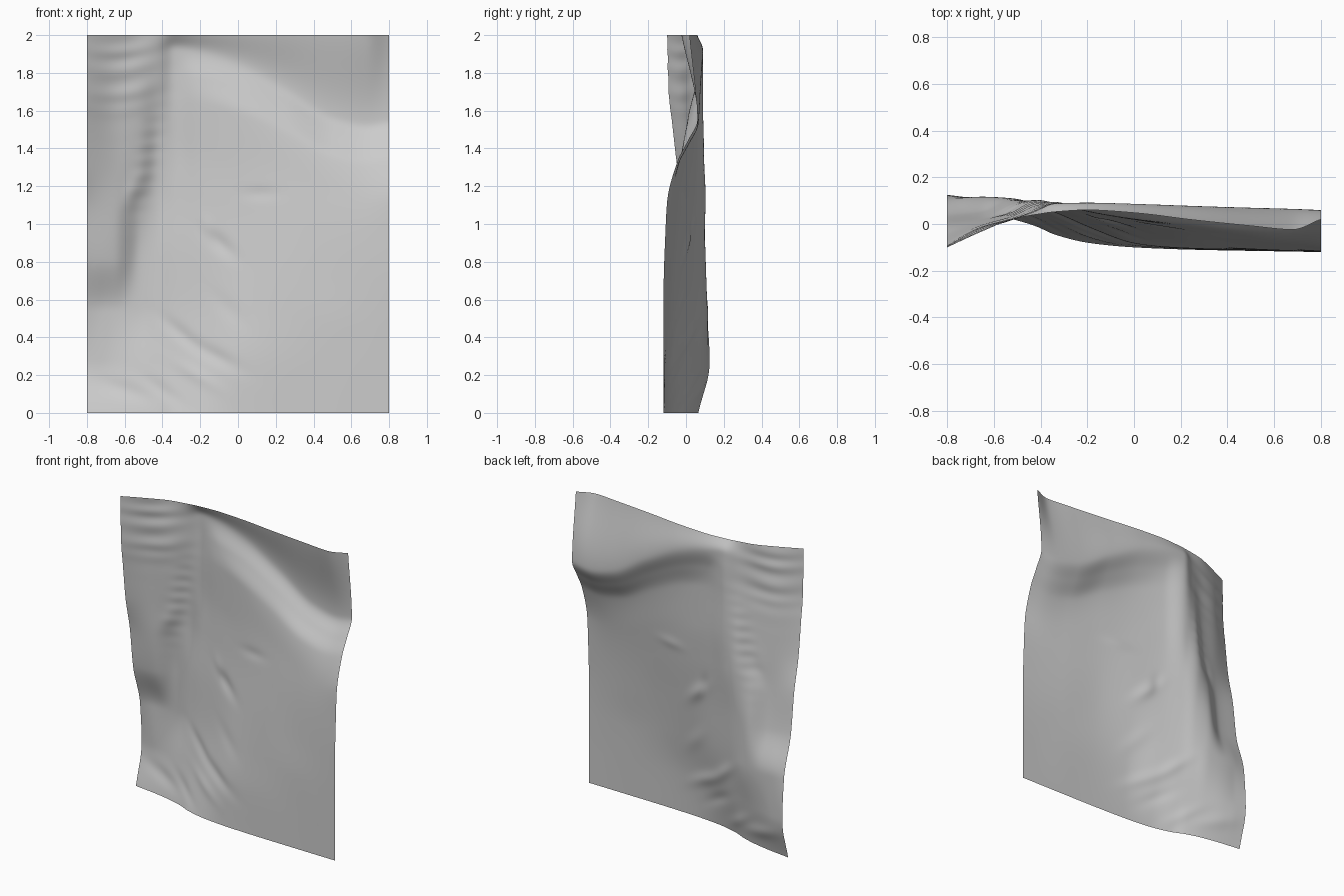
import bpy, bmesh, math

NX, NZ = 128, 160
# heights along each rib as fractions of the shoulder-crease height
FRAC = [0, .15, .3, .45, .6, .72, .86, .93, 1]
# vertical ribs: x, crease height, depth y at each fraction, then at the top edge
RIBS = [
    (-.80, 1.80, [.065, .125, .108, .035, 0, -.045, -.075, -.09, -.095, -.10]),
    (-.65, 1.80, [.045, .105, .117, .05, .022, .01, -.005, -.015, -.02, -.03]),
    (-.52, 1.85, [.02, .075, .11, .104, .08, .048, .03, .02, .02, .02]),
    (-.42, 1.90, [-.01, .045, .085, .094, .104, .093, .07, .06, .055, .04]),
    (-.34, 1.93, [-.045, .02, .055, .07, .09, .095, .09, .09, .088, .052]),
    (-.20, 1.91, [-.08, -.03, .01, .028, .048, .056, .053, .065, .092, .06]),
    (0.00, 1.85, [-.10, -.085, -.05, -.02, .005, .016, .02, .05, .087, .048]),
    (0.25, 1.72, [-.11, -.105, -.09, -.07, -.045, -.025, -.005, .035, .078, .018]),
    (0.50, 1.57, [-.115, -.112, -.108, -.095, -.08, -.062, -.03, .025, .07, -.008]),
    (0.68, 1.53, [-.118, -.118, -.116, -.11, -.10, -.085, -.04, .015, .065, -.024]),
    (0.80, 1.55, [-.12, -.12, -.12, -.118, -.11, -.10, -.045, .01, .06, .02]),
]
# small wrinkles: x, z, half length, half width, tilt, push in y
WRINKLES = [
    (-.10, .90, .11, .035, -.75, .014), (-.16, .97, .06, .03, -1.2, -.008),
    (-.12, .30, .14, .035, -.5, .012), (-.30, .42, .12, .03, -.7, .010),
    (-.22, .20, .13, .03, -.55, -.008), (-.60, .12, .14, .04, -.3, .010),
    (-.40, .12, .12, .03, -.6, .008), (-.05, .55, .12, .04, -.8, .005),
    (.12, 1.16, .09, .03, 0, .006), (-.55, 1.18, .09, .04, 1.2, -.012),
]


def smooth(xs, ys, x):
    """Monotone cubic interpolation through a few points."""
    n = len(xs)
    d = [(ys[i + 1] - ys[i]) / (xs[i + 1] - xs[i]) for i in range(n - 1)]

    def slope(i):
        if i == 0:
            return d[0]
        if i == n - 1:
            return d[-1]
        a, b = d[i - 1], d[i]
        return 0 if a * b <= 0 else 2 * a * b / (a + b)

    i = 0
    while i < n - 2 and x > xs[i + 1]:
        i += 1
    h = xs[i + 1] - xs[i]
    t = min(max((x - xs[i]) / h, 0), 1)
    return ((1 + 2 * t) * (1 - t) ** 2 * ys[i] + t * (1 - t) ** 2 * h * slope(i)
            + t * t * (3 - 2 * t) * ys[i + 1] + t * t * (t - 1) * h * slope(i + 1))


def bump(x, z, cx, cz, rx, rz, angle=0):
    c, s = math.cos(angle), math.sin(angle)
    u, v = (x - cx) * c + (z - cz) * s, (z - cz) * c - (x - cx) * s
    return math.exp(-(u / rx) ** 2 - (v / rz) ** 2)


def folds(x, z):
    # stacked folds at the upper left, gently curved
    wave = z + .04 * math.sin(7 * x) + .01 * math.sin(23 * z)
    y = .005 * math.sin(2 * math.pi * wave / .11) * bump(x, z, -.62, 1.82, .16, .2)
    # small gathers along the steep crease
    y += .0025 * math.sin(2 * math.pi * z / .08) * bump(x, z, -.48, 1.35, .05, .25, -.2)
    for cx, cz, rx, rz, angle, push in WRINKLES:
        y += push * bump(x, z, cx, cz, rx, rz, angle)
    return y


RX = [r[0] for r in RIBS]
bm = bmesh.new()
rows = []
for i in range(NX + 1):
    x = -.8 + 1.6 * i / NX
    crease = smooth(RX, [r[1] for r in RIBS], x)
    zs = [f * crease for f in FRAC] + [2]
    ys = [smooth(RX, [r[2][k] for r in RIBS], x) for k in range(len(zs))]
    col = []
    for j in range(NZ + 1):
        z = 2 * j / NZ
        col.append(bm.verts.new((x, smooth(zs, ys, z) + folds(x, z), z)))
    rows.append(col)
for a, b in zip(rows, rows[1:]):
    for j in range(NZ):
        bm.faces.new((a[j], b[j], b[j + 1], a[j + 1]))

# soften the rib-to-rib transitions
for _ in range(4):
    inner = [v for v in bm.verts if not v.is_boundary]
    bmesh.ops.smooth_vert(bm, verts=inner, factor=.5, use_axis_y=True)

mesh = bpy.data.meshes.new("draped_relief_sheet")
bm.to_mesh(mesh)
bm.free()
mesh.shade_smooth()
sheet = bpy.data.objects.new("draped_relief_sheet", mesh)
bpy.context.collection.objects.link(sheet)
